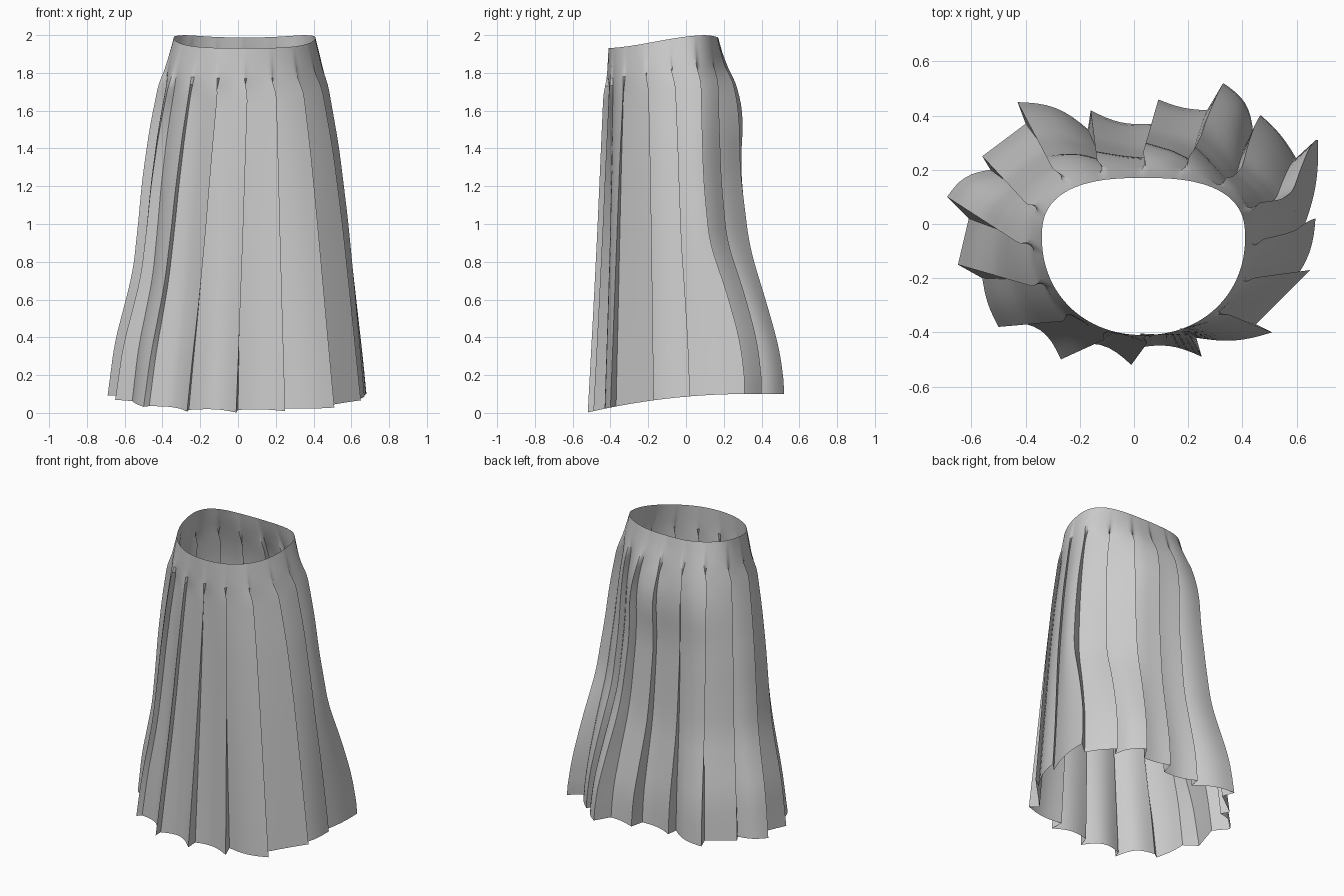
import bpy, bmesh, math
from mathutils import Vector

if "Cube" in bpy.data.objects:
    bpy.data.objects.remove(bpy.data.objects["Cube"])

# Hem outline per knife pleat, counter-clockwise from front:
# fold tip x,y / valley tucked behind it x,y / bulge of the panel leading to the tip
HEM = [(-.01, -.52, .0, -.46, -.045), (.25, -.49, .23, -.42, -.025), (.51, -.40, .45, -.37, .02),
       (.65, -.17, .59, -.21, .0), (.67, .02, .62, -.03, .02), (.68, .31, .60, .24, .02),
       (.47, .40, .44, .34, .01), (.33, .52, .27, .42, .03), (.09, .46, .07, .37, -.01),
       (-.16, .42, -.17, .35, -.02), (-.43, .45, -.40, .37, .03), (-.56, .25, -.53, .20, .0),
       (-.69, .10, -.61, .02, .025), (-.65, -.15, -.56, -.20, .0), (-.50, -.38, -.47, -.36, .01),
       (-.27, -.50, -.26, -.46, -.045)]
N = len(HEM)
PANEL, RETURN, ROWS = 8, 3, 48

# Flare from waist (0) to hem (1) against height, for each side
FLARE = {
    'front': [(2, 0), (1.8, .10), (1.4, .28), (1, .46), (.5, .72), (0, 1)],
    'right': [(2, 0), (1.8, .18), (1.4, .45), (1, .64), (.6, .79), (0, 1)],
    'left': [(2, 0), (1.8, .17), (1.5, .34), (1.2, .46), (1, .51), (.7, .6), (.5, .74), (.3, .89), (0, 1)],
    'back': [(2, 0), (1.9, .09), (1.7, .34), (1.55, .43), (1.3, .38), (1.2, .40), (.9, .49),
             (.7, .57), (.4, .8), (.2, .95), (0, 1)],
    # depth-wise flare of the rear right corner, which only kicks out low down
    'corner': [(2, 0), (1.8, .06), (1.2, .15), (.85, .28), (.55, .65), (.3, .9), (.1, 1), (0, 1)],
}


def lookup(table, z):
    for (z0, f0), (z1, f1) in zip(table, table[1:]):
        if z >= z1:
            return f0 + (f1 - f0) * (z0 - z) / (z0 - z1)
    return table[-1][1]


def flare(name, z):
    if not .1 < z < 1.9:
        return lookup(FLARE[name], z)
    return sum(lookup(FLARE[name], z + o) for o in (-.08, -.04, 0, .04, .08)) / 5


def step(a, b, x):
    t = min(1, max(0, (x - a) / (b - a)))
    return t * t * (3 - 2 * t)


# Waist oval, resampled by arc length and starting at the front
def oval(a):
    c, s = math.cos(a), math.sin(a)
    p, b = (2.6, .22) if s > 0 else (2.1, .36)
    r = (abs(c) ** p + abs(s) ** p) ** (-1 / p)
    return Vector((.035 + .375 * r * c, -.05 + b * r * s))


ring = [oval(-math.pi / 2 + 2 * math.pi * i / 1440) for i in range(1441)]
arc = [0]
for p, q in zip(ring, ring[1:]):
    arc.append(arc[-1] + (q - p).length)


def waist(s):
    target = (s % 1) * arc[-1]
    lo, hi = 0, 1440
    while hi - lo > 1:
        mid = (lo + hi) // 2
        lo, hi = (mid, hi) if arc[mid] <= target else (lo, mid)
    return ring[lo].lerp(ring[hi], (target - arc[lo]) / (arc[hi] - arc[lo]))


# Columns: (waist point, hem point, fold weight: +1 tip, -1 valley)
columns = []
for k in range(N):
    prev = Vector(HEM[k - 1][2:4])
    tip, val, bulge = Vector(HEM[k][:2]), Vector(HEM[k][2:4]), HEM[k][4]
    along = tip - prev
    out = Vector((along.y, -along.x)).normalized()
    for i in range(PANEL):
        u = i / PANEL
        hem = prev.lerp(tip, u) + out * bulge * math.sin(math.pi * u)
        columns.append((waist((k - .86 + .86 * u) / N), hem, 2 * u ** 1.3 - 1))
    for i in range(RETURN):
        u = i / RETURN
        columns.append((waist((k + .14 * u) / N), tip.lerp(val, u), 1 - 2 * u))

bm = bmesh.new()
grid = []
for w, h, fold in columns:
    d = (w - Vector((.035, -.1))).normalized()
    side = Vector((-d.y, d.x))
    wx, wy = d.x ** 2, d.y ** 2
    corner = step(.2, .8, d.x) * step(-.2, .35, d.y)
    ztop = 1.93 + .07 * step(-.45, .12, w.y) - .012 * step(.5, 1, d.y)
    zhem = .10 * (1 - (1 - min(1, (h.y + .53) / .85)) ** 2)
    col = []
    for r in range(ROWS + 1):
        v = r / ROWS
        zn = 2 - 2 * v
        f = wx * flare('right' if d.x > 0 else 'left', zn) + \
            wy * flare('back' if d.y > 0 else 'front', zn)
        fy = f + (flare('corner', zn) - f) * corner
        p = Vector((w.x + (h.x - w.x) * f, w.y + (h.y - w.y) * fy))
        # pleats start abruptly just below the plain band
        e = step(1.86, 1.72, zn) * (1 - f)
        p += d * fold * .016 * e + side * fold * .024 * e
        col.append(bm.verts.new((p.x, p.y, ztop + (zhem - ztop) * v)))
    grid.append(col)

for a, b in zip(grid, grid[1:] + grid[:1]):
    for r in range(ROWS):
        bm.faces.new((a[r], a[r + 1], b[r + 1], b[r]))

# Pleated skirt as one open sheet
mesh = bpy.data.meshes.new("pleated_skirt")
bm.to_mesh(mesh)
bm.free()
skirt = bpy.data.objects.new("pleated_skirt", mesh)
bpy.context.collection.objects.link(skirt)
bpy.context.view_layer.objects.active = skirt
skirt.select_set(True)
bpy.ops.object.shade_smooth_by_angle(angle=math.radians(40))
